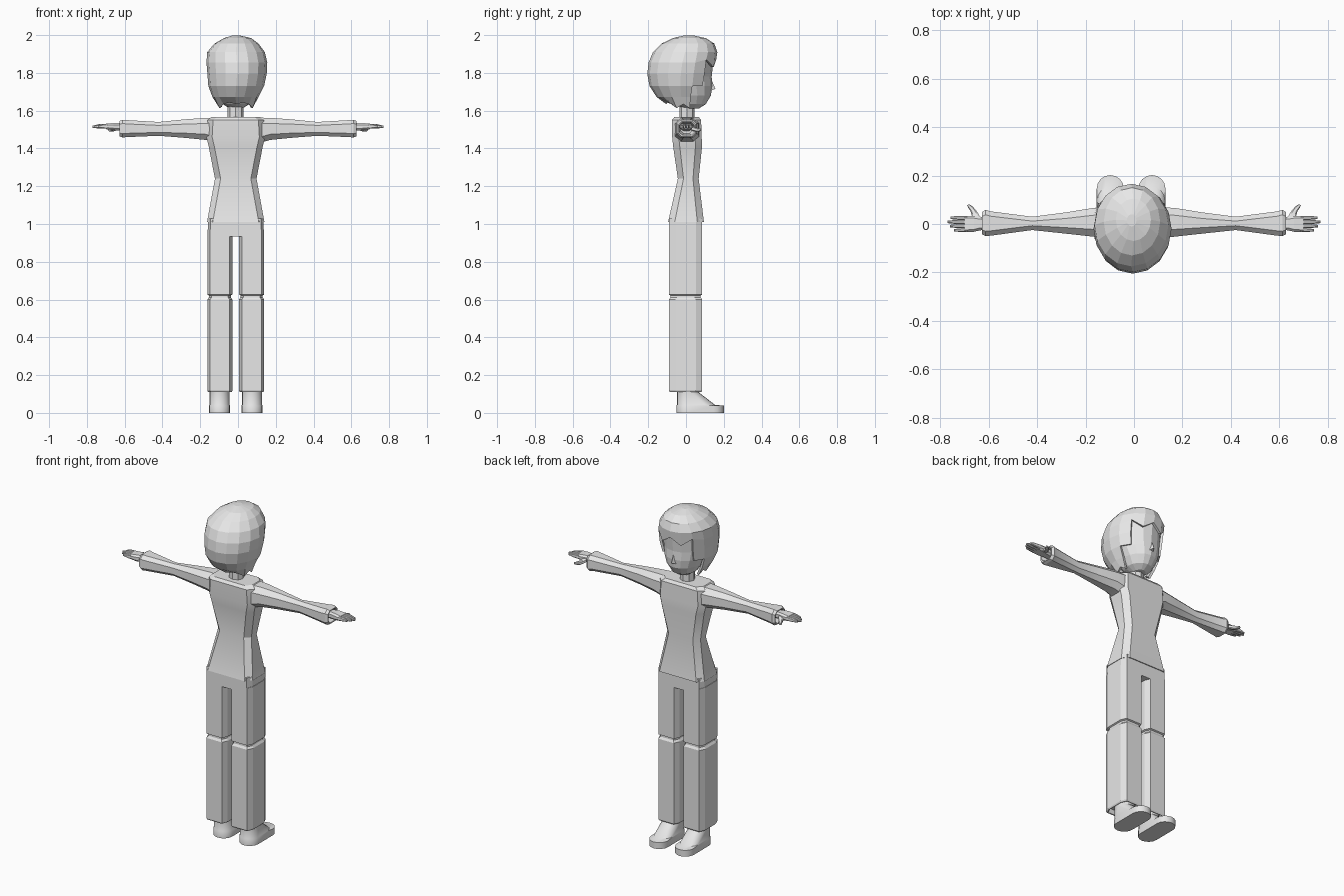
import bpy, bmesh, math

if "Cube" in bpy.data.objects:
    bpy.data.objects.remove(bpy.data.objects["Cube"])

grey = bpy.data.materials.new("light grey")
grey.diffuse_color = (0.8, 0.8, 0.8, 1)
grey.use_nodes = True
grey.node_tree.nodes["Principled BSDF"].inputs["Base Color"].default_value = grey.diffuse_color
CX = -0.012  # body centre line


def finish(name, bm, smooth=None):
    bmesh.ops.recalc_face_normals(bm, faces=bm.faces)
    me = bpy.data.meshes.new(name)
    bm.to_mesh(me)
    bm.free()
    me.materials.append(grey)
    ob = bpy.data.objects.new(name, me)
    bpy.context.collection.objects.link(ob)
    if smooth:
        bpy.ops.object.select_all(action='DESELECT')
        ob.select_set(True)
        bpy.context.view_layer.objects.active = ob
        bpy.ops.object.shade_smooth_by_angle(angle=math.radians(smooth))
    return ob


def loft(rings, caps=(True, True)):
    bm = bmesh.new()
    vs = [[bm.verts.new(p) for p in r] for r in rings]
    n = len(rings[0])
    for a, b in zip(vs, vs[1:]):
        for i in range(n):
            j = (i + 1) % n
            bm.faces.new((a[i], a[j], b[j], b[i]))
    for ring, cap in zip((vs[0], vs[-1]), caps):
        if cap:
            bm.faces.new(ring)
    return bm


def octagon(u0, u1, v0, v1, cu, cv):
    return [(u0 + cu, v0), (u1 - cu, v0), (u1, v0 + cv), (u1, v1 - cv),
            (u1 - cu, v1), (u0 + cu, v1), (u0, v1 - cv), (u0, v0 + cv)]


def oct_z(z, hx, y0, y1, cu, cv, cx=CX):
    return [(a, b, z) for a, b in octagon(cx - hx, cx + hx, y0, y1, cu, cv)]


def oct_x(x, y0, y1, z0, z1, c):
    return [(x, a, b) for a, b in octagon(y0, y1, z0, z1, c, c)]


def ellipse(z, x0, x1, y0, y1, n=16):
    # first vertex points to the face (+y)
    return [((x0 + x1) / 2 + (x1 - x0) / 2 * math.sin(2 * math.pi * i / n),
             (y0 + y1) / 2 + (y1 - y0) / 2 * math.cos(2 * math.pi * i / n), z)
            for i in range(n)]


# shirt body with a hollow hem
finish("shirt_body", loft([
    oct_z(1.05, .13, -.075, .075, .03, .03),
    oct_z(1.012, .142, -.087, .087, .03, .03),
    oct_z(1.01, .152, -.095, .095, .03, .035),
    oct_z(1.24, .110, -.043, .067, .03, .03),
    oct_z(1.41, .143, -.068, .085, .03, .035),
    oct_z(1.46, .155, -.073, .083, .03, .035),
    oct_z(1.55, .150, -.075, .080, .03, .03),
    oct_z(1.566, .130, -.062, .068, .03, .03)]), 25)

# neck
finish("neck", loft([ellipse(z, -.055, .03, -.035, .045, 8) for z in (1.54, 1.72)]))

# hips of the trousers
finish("trouser_hips", loft([oct_z(z, .148, -.09, .086, .015, .034) for z in (.935, 1.03)]))


def capsule(cx, z, r, y0, y1):
    pts = []
    for i in range(9):
        t = math.pi * i / 8
        pts.append((cx + r * math.cos(t), y1 + r * math.sin(t), z))
    for i in range(9):
        t = math.pi * (1 + i / 8)
        pts.append((cx + r * math.cos(t), y0 + r * math.sin(t), z))
    return pts


for s, side in ((-1, "left"), (1, "right")):
    # trouser leg with knee groove and hollow hem
    lx = CX + s * .084

    def leg(z, d=0):
        return oct_z(z, .0665 - d, -.09 + d, .086 - d, .015, .034, lx)
    finish(side + "_trouser_leg", loft([
        leg(.14, .011), leg(.112, .009), leg(.11, .004), leg(.118), leg(.600),
        leg(.612, .008), leg(.622, .008), leg(.626), leg(.97)]))

    # shoe: sole and sloping upper
    fx = CX + s * .086
    finish(side + "_shoe", loft([
        capsule(fx, 0, .056, .005, .146), capsule(fx, .038, .056, .005, .146),
        capsule(fx, .043, .053, .005, .100), capsule(fx, .108, .053, .005, .016),
        capsule(fx, .15, .053, .005, .010)]), 35)

    # sleeve, open at the cuff
    finish(side + "_sleeve", loft([
        oct_x(s * .10, -.060, .070, 1.425, 1.563, .03),
        oct_x(s * .17, -.052, .066, 1.445, 1.562, .03),
        oct_x(s * .28, -.040, .048, 1.456, 1.554, .025),
        oct_x(s * .42, -.025, .030, 1.467, 1.540, .018),
        oct_x(s * .59, -.048, .052, 1.460, 1.550, .02),
        oct_x(s * .612, -.050, .058, 1.458, 1.552, .02),
        oct_x(s * .627, -.042, .050, 1.464, 1.545, .018),
        oct_x(s * .625, -.036, .044, 1.470, 1.540, .016),
        oct_x(s * .585, -.028, .034, 1.480, 1.532, .015)]), 25)

    # palm
    finish(side + "_palm", loft([
        oct_x(s * .58, -.022, .026, 1.492, 1.530, .010),
        oct_x(s * .635, -.026, .030, 1.495, 1.535, .010),
        oct_x(s * .66, -.032, .034, 1.497, 1.535, .010),
        oct_x(s * .70, -.034, .034, 1.502, 1.531, .009)]))

    # four tapered fingers
    for k, tip in enumerate((.742, .760, .770, .758)):
        y = -.0255 + k * .017
        finish(f"{side}_finger_{k + 1}", loft([
            oct_x(s * .69, y - .0085, y + .0085, 1.504, 1.530, .004),
            oct_x(s * (tip - .03), y - .008, y + .008, 1.506, 1.528, .004),
            oct_x(s * tip, y - .005, y + .005, 1.509, 1.520, .003)]))

    # thumb bending forward and outward
    finish(side + "_thumb", loft([
        [(s * (x + a), y - a * .5, z + b) for a, b in octagon(-w, w, -h, h, w * .4, h * .4)]
        for x, y, z, w, h in ((.650, .020, 1.512, .016, .012), (.658, .042, 1.504, .012, .011),
                              (.666, .058, 1.499, .009, .010), (.676, .070, 1.498, .008, .008),
                              (.685, .080, 1.500, .004, .005))]))

# face and skull
finish("head", loft([
    ellipse(1.612, -.045, .025, -.02, .070),
    ellipse(1.635, -.080, .060, -.06, .105),
    ellipse(1.680, -.108, .088, -.10, .132),
    ellipse(1.730, -.128, .108, -.13, .138),
    ellipse(1.780, -.138, .118, -.15, .136),
    ellipse(1.860, -.140, .122, -.15, .145),
    ellipse(1.940, -.110, .095, -.11, .120)]))

# nose
bm = bmesh.new()
p = [bm.verts.new(v) for v in ((CX - .016, .128, 1.705), (CX + .016, .128, 1.705),
                               (CX, .130, 1.775), (CX, .156, 1.715))]
for f in ((0, 1, 2), (0, 1, 3), (1, 2, 3), (2, 0, 3)):
    bm.faces.new([p[i] for i in f])
finish("nose", bm)

# hair shell: faceted cap, face opening cut out, jagged lower edges
rings = [ellipse(1.635, -.105, .085, -.105, .075),
         ellipse(1.672, -.135, .108, -.155, .105),
         ellipse(1.730, -.157, .138, -.193, .135),
         ellipse(1.795, -.162, .152, -.205, .150),
         ellipse(1.855, -.167, .155, -.198, .160),
         ellipse(1.910, -.163, .142, -.175, .166),
         ellipse(1.955, -.125, .108, -.130, .150),
         ellipse(1.984, -.075, .070, -.070, .105),
         ellipse(1.998, -.030, .010, -.010, .040)]
N = 16
for i in range(N):
    x, y, z = rings[0][i]
    rings[0][i] = (x, y, z + (-.022 if i in (3, 5, 11, 13) else .008 if i % 2 else 0))
    x, y, z = rings[4][i]
    if i in (0, 1, 2, 14, 15):  # fringe points
        rings[4][i] = (x, y, z + (-.025 if i % 2 else .015))
bm = loft(rings, (False, True))
bm.faces.ensure_lookup_table()
gone = []
for level in range(4):
    for i in range(N):
        limit = (3, 3, 2, 2)[level]
        if i < limit or i >= N - limit:
            gone.append(bm.faces[level * N + i])
bmesh.ops.delete(bm, geom=gone, context='FACES')
hair = finish("hair", bm)
m = hair.modifiers.new("thickness", 'SOLIDIFY')
m.thickness = .014
m.offset = -1
